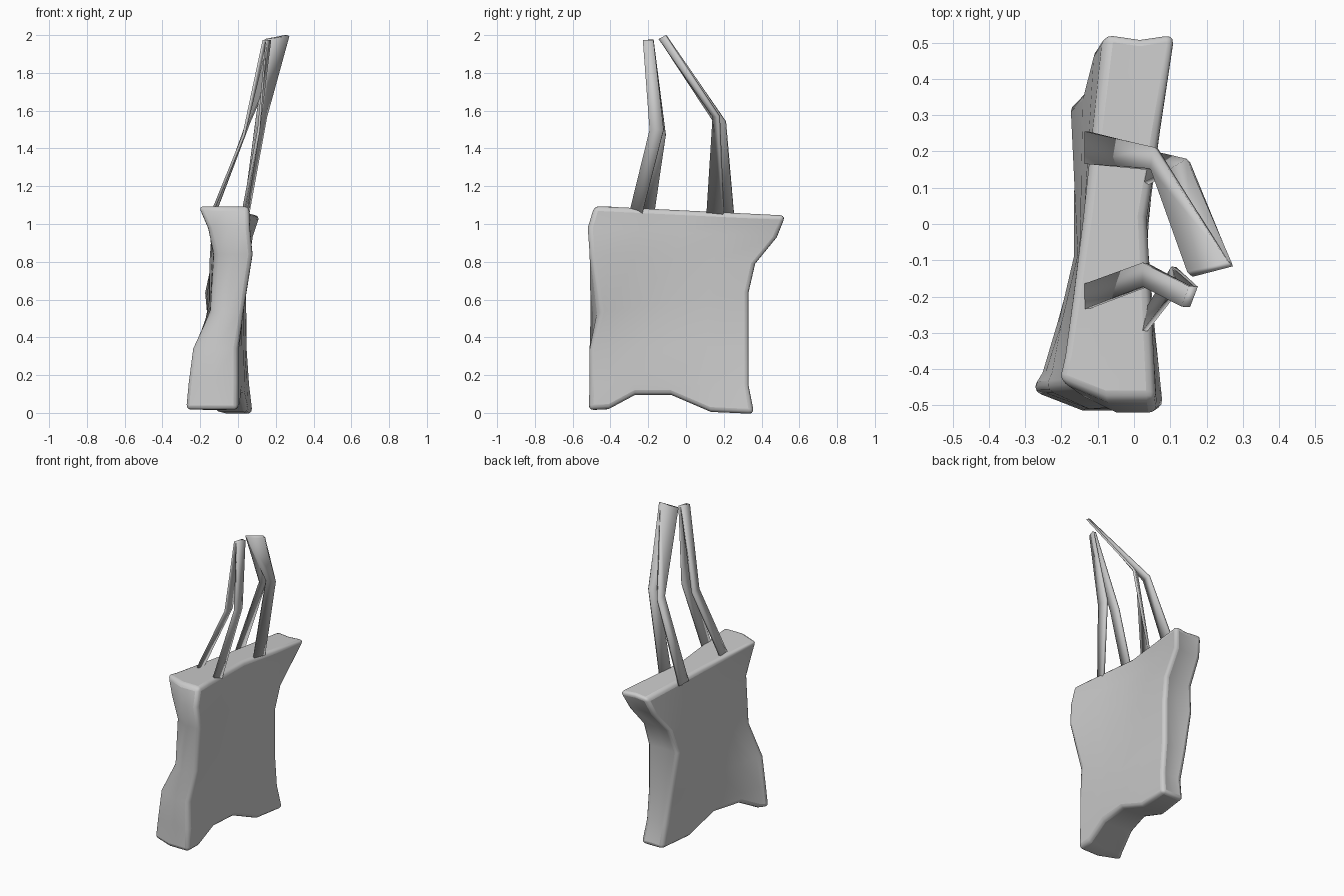
import bpy
import bmesh
from mathutils import Vector

default_cube = bpy.data.objects.get("Cube")
if default_cube:
    bpy.data.objects.remove(default_cube, do_unlink=True)

# One grey cloth for the whole bag
cloth = bpy.data.materials.new("grey cloth")
cloth.use_nodes = True
cloth.diffuse_color = (0.6, 0.6, 0.6, 1)
cloth.node_tree.nodes["Principled BSDF"].inputs["Base Color"].default_value = (0.6, 0.6, 0.6, 1)


def add_object(name, bm):
    """Turn a bmesh into a named object in the grey cloth."""
    bmesh.ops.recalc_face_normals(bm, faces=bm.faces)
    mesh = bpy.data.meshes.new(name)
    bm.to_mesh(mesh)
    bm.free()
    mesh.materials.append(cloth)
    obj = bpy.data.objects.new(name, mesh)
    bpy.context.collection.objects.link(obj)
    return obj


def smooth(obj, angle):
    bpy.ops.object.select_all(action="DESELECT")
    obj.select_set(True)
    bpy.context.view_layer.objects.active = obj
    bpy.ops.object.shade_smooth_by_angle(angle=angle)


def blend(a, b, c, t):
    """Straight runs from a through b to c at t = 0, half and 1."""
    if t < .5:
        return a + (b - a) * t * 2
    return b + (c - b) * (t * 2 - 1)


# Bag body rows, bottom to top: (y, z, x right, x left) at the front end and
# back end, and (x right, x left) in the middle
rows = [
    ((-.515, .01, -.285, .0), (-.155, .03), (.36, .0, -.08, .08)),
    ((-.51, .16, -.27, .0), (-.16, .035), (.335, .15, -.09, .06)),
    ((-.51, .34, -.245, .0), (-.165, .03), (.335, .36, -.13, .045)),
    ((-.505, .53, -.145, .03), (-.155, .02), (.335, .64, -.175, .045)),
    ((-.51, .84, -.125, .08), (-.15, .035), (.37, .79, -.14, .06)),
    ((-.52, .98, -.16, .065), (-.14, .035), (.485, .93, -.11, .08)),
    ((-.485, 1.095, -.215, .06), (-.14, .035), (.53, 1.045, -.08, .12)),
]
columns = (0, .12, .28, .5, .74, 1)
bottom_arch = (.015, .02, .095, .095, .005, -.005)
right_corner_pull = .055
fold_row = 3
fold_pull = .045
back_fold = .015

bm = bmesh.new()
grid = {}
for r, (front, middle, back) in enumerate(rows):
    for c, t in enumerate(columns):
        y, z = (front[k] + (back[k] - front[k]) * t for k in (0, 1))
        right = blend(front[2], middle[0], back[2], t)
        left = blend(front[3], middle[1], back[3], t)
        if r == 0:
            z = bottom_arch[c]
        for side in range(3):
            x = right + (left - right) * side / 2
            shift = 0
            # The front panel slants back to the right side, and has one
            # crumple on its left edge
            if c == 0 and side == 0:
                shift = right_corner_pull
            elif c == 0 and side == 2 and r == fold_row:
                shift = fold_pull
            # The back panel folds inward along its centre line
            elif c == len(columns) - 1 and side == 1 and r > 0:
                shift = -back_fold
            grid[r, c, side] = bm.verts.new((x, y + shift, z))


def patch(points):
    bm.faces.new([grid[p] for p in points])


last_row, last_column = len(rows) - 1, len(columns) - 1
for r in range(last_row):
    for c in range(last_column):
        for side in (0, 2):
            patch([(r, c, side), (r, c + 1, side), (r + 1, c + 1, side), (r + 1, c, side)])
    for c in (0, last_column):
        for s in (0, 1):
            patch([(r, c, s), (r, c, s + 1), (r + 1, c, s + 1), (r + 1, c, s)])
for r in (0, last_row):
    for c in range(last_column):
        for s in (0, 1):
            patch([(r, c, s), (r, c, s + 1), (r, c + 1, s + 1), (r, c + 1, s)])
for v in [v for v in bm.verts if not v.link_faces]:
    bm.verts.remove(v)

body = add_object("bag_body", bm)
bevel = body.modifiers.new("soft seams", "BEVEL")
bevel.width = .025
bevel.segments = 3
bevel.limit_method = "ANGLE"
bevel.angle_limit = .85
smooth(body, 1.2)


# Handles: flat straps given as (centre, half width vector) from rim to rim
def add_strap(name, path):
    bm = bmesh.new()
    edges = []
    for centre, half in path:
        centre, half = Vector(centre), Vector(half)
        edges.append((bm.verts.new(centre - half), bm.verts.new(centre + half)))
    for (a, b), (c, d) in zip(edges, edges[1:]):
        bm.faces.new((a, b, d, c))
    strap = add_object(name, bm)
    solid = strap.modifiers.new("thickness", "SOLIDIFY")
    solid.thickness = .014
    solid.offset = 0
    smooth(strap, .6)


add_strap("back_handle", [
    ((-.13, .21, 1.04), (0, .045, 0)),
    ((.055, .18, 1.54), (.005, .03, 0)),
    ((.205, -.12, 1.985), (.055, .015, .01)),
    ((.215, -.125, 1.985), (.055, .015, .01)),
    ((.125, .16, 1.57), (.025, .015, 0)),
    ((.04, .155, 1.03), (.01, .045, 0)),
])
add_strap("front_handle", [
    ((-.145, -.205, 1.04), (0, .035, 0)),
    ((.03, -.14, 1.47), (0, .033, 0)),
    ((.145, -.20, 1.97), (.01, .028, 0)),
    ((.16, -.20, 1.97), (.01, .028, 0)),
    ((.11, -.155, 1.5), (0, .037, 0)),
    ((.03, -.27, 1.04), (.008, .035, 0)),
])
